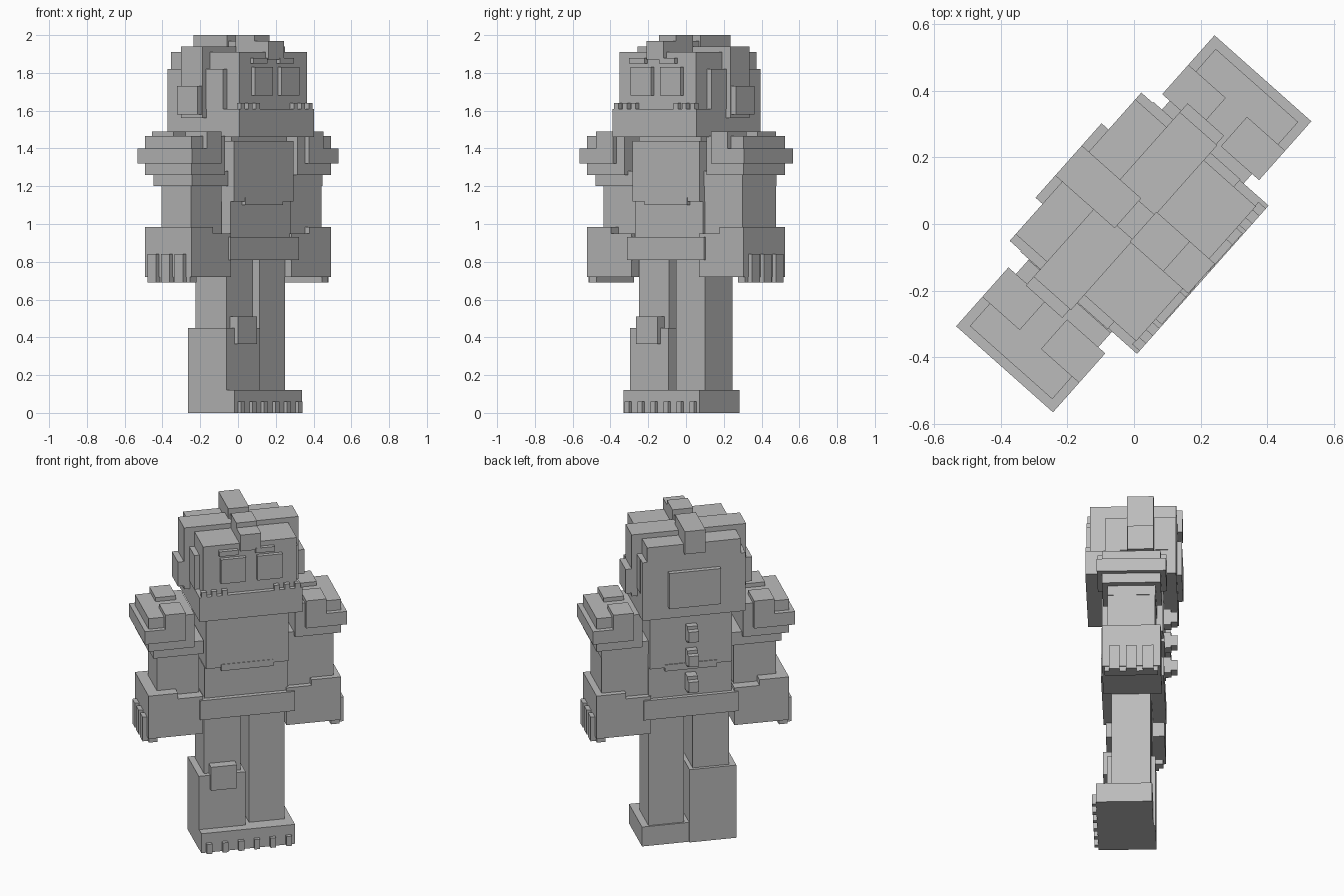
import bpy
import bmesh
from math import radians
from mathutils import Matrix

cube = bpy.data.objects.get("Cube")
if cube:
    bpy.data.objects.remove(cube, do_unlink=True)

grey = bpy.data.materials.new("plain_grey")
grey.use_nodes = True
grey.diffuse_color = (0.5, 0.5, 0.5, 1)
grey.node_tree.nodes["Principled BSDF"].inputs["Base Color"].default_value = (0.5, 0.5, 0.5, 1)

# The whole figure is turned about the vertical axis
TURN = Matrix.Rotation(radians(48.4), 4, "Z")
MIDDLE = 0.012  # centre line of head and body


def box(name, x, front, z):
    """Block from ranges: x to the figure's left, front forwards, z up."""
    bm = bmesh.new()
    bmesh.ops.create_cube(bm, size=1)
    for v in bm.verts:
        v.co = (x[v.co.x > 0], -front[v.co.y < 0], z[v.co.z > 0])
    mesh = bpy.data.meshes.new(name)
    bm.to_mesh(mesh)
    bm.free()
    mesh.materials.append(grey)
    part = bpy.data.objects.new(name, mesh)
    part.matrix_world = TURN
    bpy.context.collection.objects.link(part)


def centred(name, half, front, z):
    box(name, (MIDDLE - half, MIDDLE + half), front, z)


def pair(name, x, front, z):
    box("left_" + name, x, front, z)
    box("right_" + name, (-x[1], -x[0]), front, z)


# Head
centred("jaw", half=0.297, front=(-0.245, 0.265), z=(1.46, 1.61))
centred("skull", half=0.27, front=(-0.245, 0.238), z=(1.6, 1.91))
centred("back_of_head", half=0.297, front=(-0.245, -0.11), z=(1.6, 1.82))
centred("cheek_plates", half=0.3, front=(-0.2, 0.15), z=(1.61, 1.82))
centred("head_band", half=0.33, front=(-0.12, 0.03), z=(1.56, 1.94))
centred("ears", half=0.365, front=(-0.12, 0.026), z=(1.58, 1.73))
centred("back_panel", half=0.149, front=(-0.273, -0.24), z=(1.53, 1.75))

# Crest running over the head
centred("crest_brow", half=0.06, front=(0.15, 0.26), z=(1.87, 1.97))
centred("crest_front", half=0.06, front=(0.026, 0.16), z=(1.9, 2.0))
centred("crest_middle", half=0.05, front=(-0.05, 0.03), z=(1.93, 1.97))
centred("crest_rear", half=0.06, front=(-0.19, -0.035), z=(1.9, 2.0))
centred("crest_tail", half=0.06, front=(-0.273, -0.18), z=(1.86, 2.0))

# Face
for side, start in (("right", -0.16), ("left", 0.05)):
    box(side + "_eye", (start, start + 0.145), (0.23, 0.262), (1.68, 1.83))
    box(side + "_brow", (start - 0.01, start + 0.1), (0.23, 0.262), (1.85, 1.88))
for side in (-1, 1):
    for i in range(3):
        x = MIDDLE + side * (0.15 + i * 0.06)
        box("tooth", (x - 0.015, x + 0.015), (0.235, 0.265), (1.6, 1.64))

# Body
centred("neck", half=0.22, front=(-0.14, 0.14), z=(1.42, 1.47))
centred("chest", half=0.237, front=(-0.17, 0.172), z=(1.12, 1.44))
centred("belly", half=0.24, front=(-0.15, 0.15), z=(0.92, 1.12))
centred("belly_plate", half=0.15, front=(-0.175, 0.175), z=(1.1, 1.14))
centred("belt", half=0.273, front=(-0.175, 0.178), z=(0.81, 0.93))
for z in (1.02, 1.18, 1.33):
    centred("spine_root", half=0.03, front=(-0.21, -0.14), z=(z - 0.05, z + 0.05))
    centred("spine_knob", half=0.03, front=(-0.245, -0.2), z=(z - 0.035, z + 0.03))

# Shoulders and arms
pair("shoulder_guard", (0.347, 0.583), (-0.195, 0.193), (1.32, 1.4))
pair("shoulder", (0.29, 0.555), (-0.165, 0.165), (1.26, 1.465))
pair("shoulder_front_block", (0.347, 0.465), (0.04, 0.193), (1.39, 1.49))
pair("shoulder_back_block", (0.347, 0.465), (-0.195, -0.045), (1.39, 1.49))
pair("armpit", (0.23, 0.52), (-0.135, 0.135), (1.2, 1.28))
box("left_upper_arm", (0.25, 0.518), (-0.133, 0.133), (0.94, 1.22))
box("right_upper_arm", (-0.493, -0.25), (-0.104, 0.104), (0.94, 1.22))
pair("forearm", (0.385, 0.555), (-0.165, 0.165), (0.72, 0.985))
pair("inner_forearm", (0.24, 0.39), (-0.165, 0.165), (0.72, 0.95))
for i in (-1, 0, 1):
    pair("finger", (0.53, 0.58), (i * 0.095 - 0.03, i * 0.095 + 0.03), (0.69, 0.84))
pair("palm", (0.5, 0.55), (-0.15, 0.15), (0.69, 0.73))

# Legs and feet
box("left_leg", (0.035, 0.24), (-0.1, 0.12), (0.1, 0.82))
box("right_thigh", (-0.225, -0.015), (-0.1, 0.12), (0.44, 0.82))
box("right_shin_guard", (-0.262, 0.008), (-0.12, 0.15), (0, 0.45))
box("right_knee_pad", (-0.197, -0.047), (0.11, 0.175), (0.365, 0.51))
box("feet", (-0.26, 0.28), (-0.11, 0.206), (0, 0.12))
for i in range(6):
    x = MIDDLE + (i - 2.5) * 0.092
    box("toe", (x - 0.016, x + 0.016), (0.19, 0.228), (0, 0.06))
